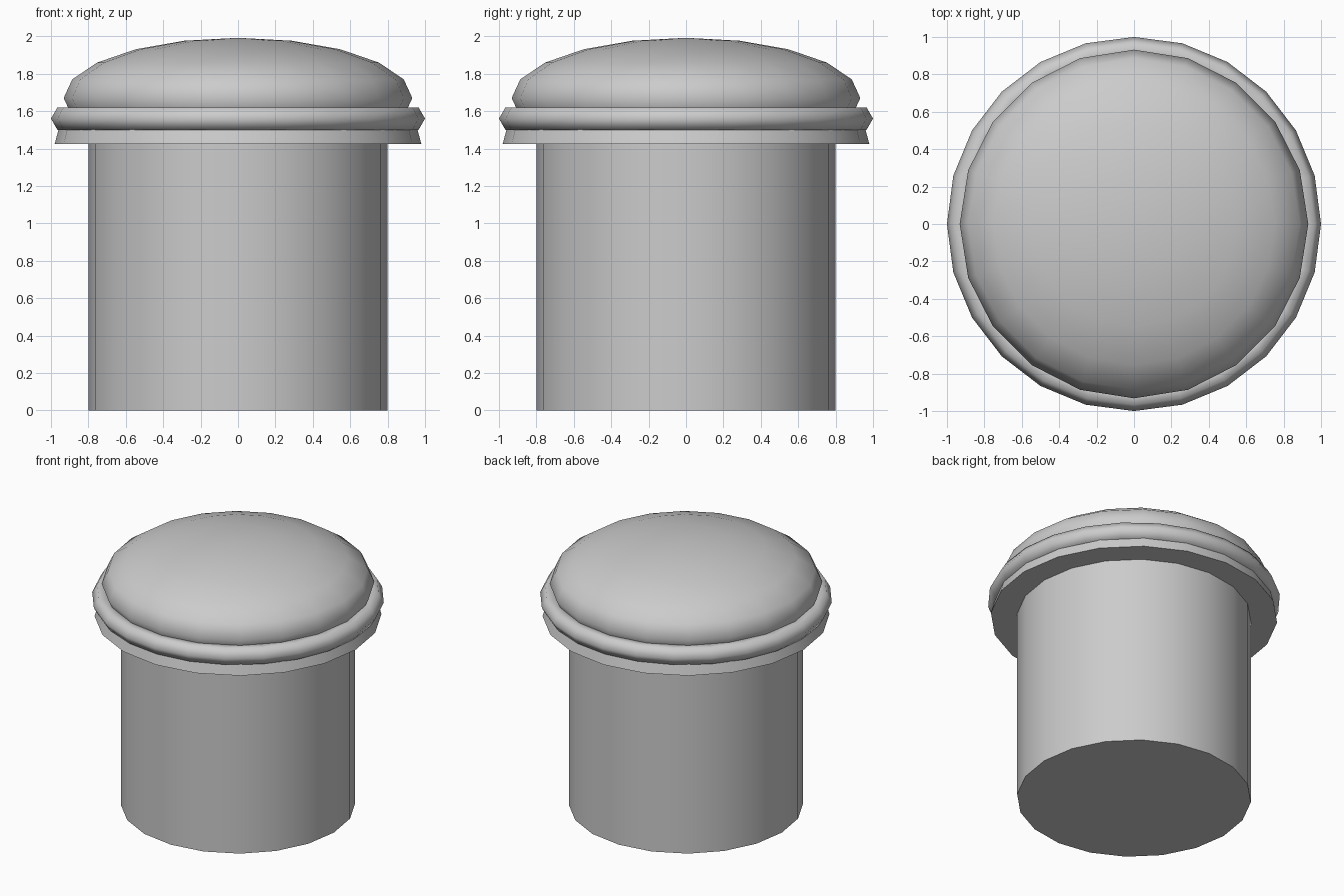
import bpy, math

if "Cube" in bpy.data.objects:
    bpy.data.objects.remove(bpy.data.objects["Cube"])

grey = bpy.data.materials.new("light grey")
grey.diffuse_color = (0.6, 0.6, 0.6, 1)
grey.use_nodes = True
grey.node_tree.nodes["Principled BSDF"].inputs["Base Color"].default_value = grey.diffuse_color


def finish(name, angle=40):
    """Name, colour and smooth the active object."""
    ob = bpy.context.object
    ob.name = name
    ob.data.materials.clear()
    ob.data.materials.append(grey)
    bpy.ops.object.transform_apply(location=False, rotation=True, scale=True)
    bpy.ops.object.shade_smooth_by_angle(angle=math.radians(angle))
    return ob


def frustum(name, r_low, r_high, z_low, z_high):
    # rotated so a corner lies on each axis
    bpy.ops.mesh.primitive_cone_add(vertices=20, radius1=r_low, radius2=r_high,
                                    depth=z_high - z_low,
                                    location=(0, 0, (z_low + z_high) / 2))
    return finish(name)


# Round post and the flared collar under the cap
frustum("post", 0.8, 0.8, 0, 1.5)
frustum("collar", 0.98, 0.94, 1.425, 1.575)

# Hexagonal-section bead around the cap
bpy.ops.mesh.primitive_torus_add(major_radius=0.93, minor_radius=0.07,
                                 major_segments=24, minor_segments=6,
                                 location=(0, 0, 1.56))
finish("bead", 75)

# Flattened dome on top
bpy.ops.mesh.primitive_uv_sphere_add(segments=20, ring_count=10, radius=1,
                                     location=(0, 0, 1.67))
bpy.context.object.scale = (0.932, 0.932, 0.322)
finish("dome", 60)
